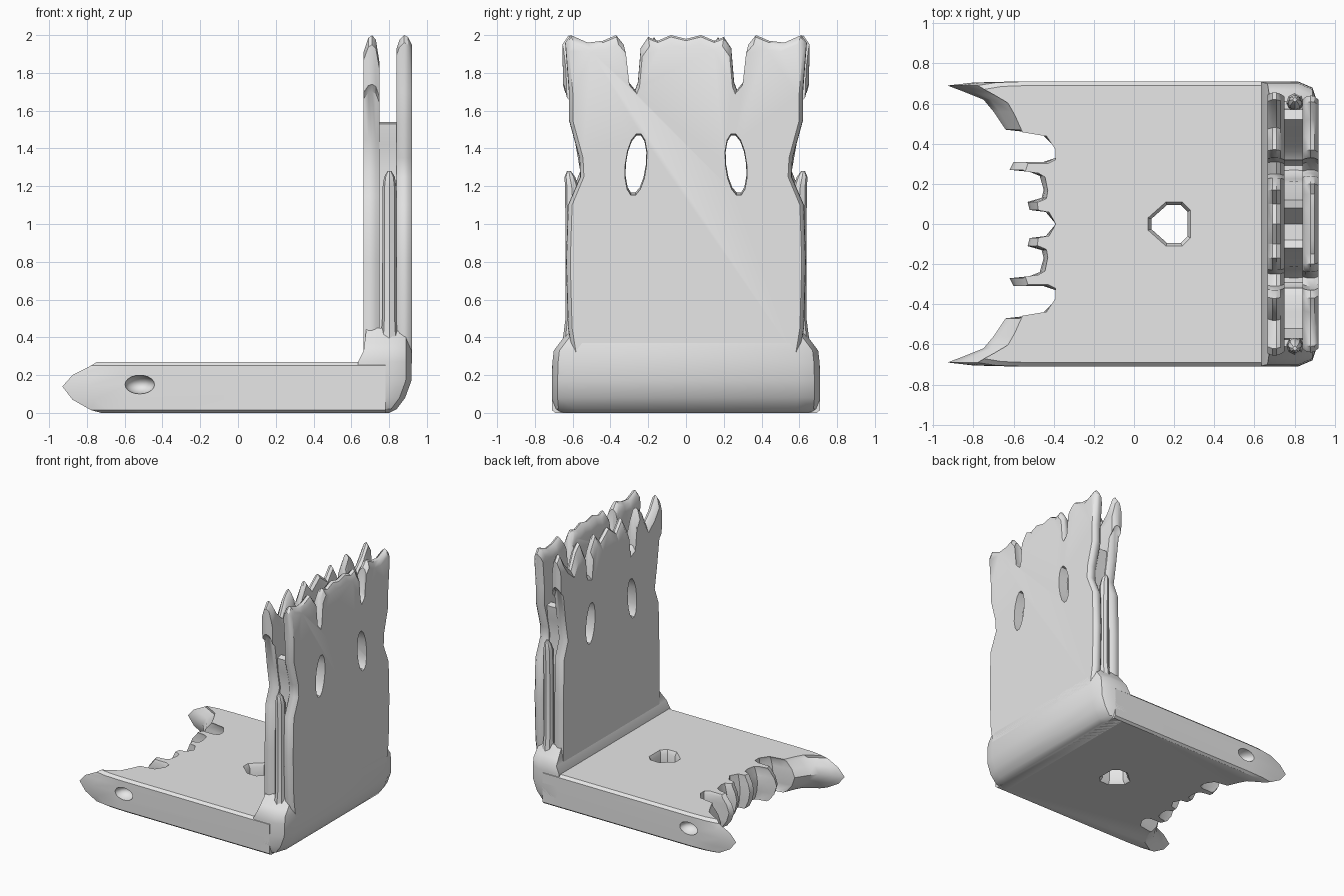
import bpy, bmesh, math
from mathutils import Vector

old = bpy.data.objects.get("Cube")
if old:
    bpy.data.objects.remove(old, do_unlink=True)

grey = bpy.data.materials.new("plain_grey")
grey.use_nodes = True
grey.diffuse_color = (0.8, 0.8, 0.8, 1)
grey.node_tree.nodes["Principled BSDF"].inputs["Base Color"].default_value = (0.8, 0.8, 0.8, 1)


def mirrored(half):
    """Close a half outline given as (along, y) by mirroring it in y."""
    return half + [(a, -y) for a, y in reversed(half) if abs(y) > 1e-5]


def loft(name, rings):
    """Skin a stack of equal rings and cap both ends."""
    bm = bmesh.new()
    loops = [[bm.verts.new(p) for p in ring] for ring in rings]
    n = len(loops[0])
    for a, b in zip(loops, loops[1:]):
        for i in range(n):
            j = (i + 1) % n
            bm.faces.new((a[i], a[j], b[j], b[i]))
    bm.faces.new(loops[0])
    bm.faces.new(loops[-1])
    bmesh.ops.recalc_face_normals(bm, faces=bm.faces)
    mesh = bpy.data.meshes.new(name)
    bm.to_mesh(mesh)
    bm.free()
    mesh.materials.append(grey)
    obj = bpy.data.objects.new(name, mesh)
    bpy.context.collection.objects.link(obj)
    return obj


def cut(target, cutters):
    """Subtract each cutter from the target."""
    bpy.context.view_layer.objects.active = target
    for c in cutters:
        mod = target.modifiers.new("cut", 'BOOLEAN')
        mod.operation, mod.solver, mod.object = 'DIFFERENCE', 'EXACT', c
        bpy.ops.object.modifier_apply(modifier=mod.name)


# Base slab with a torn front edge that thins to its tips
edge = mirrored([
    (0.78, 0.71), (-0.6, 0.71), (-0.8, 0.705), (-0.93, 0.69), (-0.85, 0.66),
    (-0.75, 0.62), (-0.7, 0.56), (-0.64, 0.47), (-0.55, 0.46), (-0.46, 0.45),
    (-0.39, 0.38), (-0.39, 0.33), (-0.45, 0.31), (-0.6, 0.31), (-0.62, 0.27),
    (-0.52, 0.26), (-0.47, 0.24), (-0.45, 0.17), (-0.46, 0.13), (-0.53, 0.11),
    (-0.52, 0.07), (-0.44, 0.06), (-0.39, 0)])


def base_ring(z, reach, wide):
    return [(x if x > -0.39 else -0.39 + (x + 0.39) * reach, y * wide, z) for x, y in edge]


base = loft("base_slab", [base_ring(*r) for r in (
    (0, 0.62, 0.975), (0.015, 0.72, 1), (0.07, 0.9, 1), (0.14, 1, 1),
    (0.2, 0.9, 1), (0.25, 0.72, 1), (0.27, 0.66, 0.972))])

# Chamfered bolt hole and the dimples in both flanks
hole = mirrored([(0.28, 0.07), (0.24, 0.11), (0.16, 0.11), (0.07, 0.03)])
centre = 0.19


def hole_ring(z, s):
    return [(centre + (x - centre) * s, y * s, z) for x, y in hole]


cutters = [loft("hole_cutter", [hole_ring(*r) for r in (
    (-0.03, 1.2), (0.03, 0.86), (0.24, 0.86), (0.3, 1.15))])]
for side in (-1, 1):
    bpy.ops.mesh.primitive_uv_sphere_add(segments=16, ring_count=10, radius=1,
                                         location=(-0.52, side * 0.72, 0.15))
    dimple = bpy.context.object
    dimple.scale = (0.08, 0.09, 0.05)
    cutters.append(dimple)
bpy.context.view_layer.update()
cut(base, cutters)


# Rounded corner block joining base and wall
def block_ring(z, x0, x1, w):
    half = [(x0, w), (x1 - 0.1, w), (x1 - 0.03, w - 0.03), (x1, w - 0.12)]
    return [(x, y, z) for x, y in mirrored(half)]


loft("corner_block", [block_ring(*r) for r in (
    (0, 0.7, 0.8, 0.69), (0.02, 0.69, 0.84, 0.705), (0.08, 0.66, 0.885, 0.71),
    (0.17, 0.64, 0.918, 0.71), (0.27, 0.635, 0.92, 0.707), (0.33, 0.665, 0.92, 0.7),
    (0.37, 0.67, 0.92, 0.67), (0.45, 0.68, 0.915, 0.61))])


# Wall layers, each a torn outline thickened along x with softened rims
def sheet(name, half, levels):
    outline = mirrored(half)
    rings = []
    for x, rise, wide in levels:
        rings.append([(x, y * wide, z if z < 1.5 else 1.5 + (z - 1.5) * rise)
                      for z, y in outline])
    return loft(name, rings)


outer = sheet("outer_sheet", [
    (0.3, 0.6), (0.45, 0.625), (0.8, 0.635), (1.1, 0.625), (1.25, 0.56), (1.35, 0.565),
    (1.55, 0.62), (1.7, 0.62), (1.96, 0.64), (2.0, 0.61), (1.96, 0.52), (1.97, 0.44),
    (2.0, 0.37), (1.95, 0.33), (1.76, 0.31), (1.71, 0.27), (1.75, 0.255), (1.93, 0.24),
    (1.99, 0.2), (1.97, 0.15), (2.0, 0.08), (1.98, 0)],
    ((0.84, 0.86, 0.97), (0.855, 0.95, 0.99), (0.88, 1, 1), (0.9, 0.98, 0.995),
     (0.92, 0.9, 0.965)))

inner = sheet("inner_sheet", [
    (0.3, 0.62), (0.8, 0.62), (1.15, 0.61), (1.28, 0.56), (1.45, 0.59), (1.7, 0.62),
    (1.74, 0.65), (1.95, 0.655), (2.0, 0.62), (1.9, 0.56), (1.82, 0.48), (1.95, 0.42),
    (2.0, 0.37), (1.92, 0.33), (1.72, 0.31), (1.69, 0.25), (1.88, 0.23), (1.99, 0.17),
    (1.9, 0.1), (1.98, 0)],
    ((0.665, 0.82, 0.985), (0.69, 0.97, 1), (0.71, 1, 1), (0.73, 0.95, 0.99),
     (0.75, 0.7, 0.97)))

core = sheet("wall_core", [
    (0.3, 0.58), (1.1, 0.57), (1.28, 0.53), (1.42, 0.56), (1.53, 0.57), (1.54, 0.52),
    (1.42, 0.44), (1.28, 0.36), (1.22, 0.27), (1.33, 0.2), (1.54, 0.12), (1.53, 0.08),
    (1.4, 0)],
    ((0.735, 1, 1), (0.855, 1, 1)))


# Two teardrop windows through every wall layer
def window_ring(x, side, s):
    pts = []
    for i in range(14):
        a = math.tau * i / 14
        lean = 0.015 * math.sin(a)
        pts.append((x, side * (0.265 - lean + 0.058 * s * math.cos(a)),
                    1.315 + 0.17 * s * math.sin(a)))
    return pts


windows = [loft("window_cutter", [window_ring(x, side, s) for x, s in (
    (0.6, 1), (0.8, 0.9), (0.98, 1.02))]) for side in (-1, 1)]
for layer in (outer, inner, core):
    cut(layer, windows)
for c in cutters + windows:
    bpy.data.objects.remove(c, do_unlink=True)

# Broken ribs standing proud on both ends of the wall
for side, label in ((-1, "right"), (1, "left")):
    rings = []
    for z, r, y in ((0.33, 0.05, 0.61), (0.5, 0.038, 0.6), (1.0, 0.038, 0.6),
                    (1.2, 0.036, 0.605), (1.25, 0.028, 0.615), (1.28, 0.01, 0.62)):
        rings.append([(0.802 + r * math.cos(math.tau * i / 8),
                       side * (y + r * math.sin(math.tau * i / 8)), z) for i in range(8)])
    loft(label + "_end_rib", rings)

# Smooth shading with crisp edges
bpy.ops.object.select_all(action='DESELECT')
for obj in bpy.context.collection.objects:
    if obj.type == 'MESH':
        obj.select_set(True)
        bpy.context.view_layer.objects.active = obj
bpy.ops.object.shade_smooth_by_angle(angle=math.radians(35))
